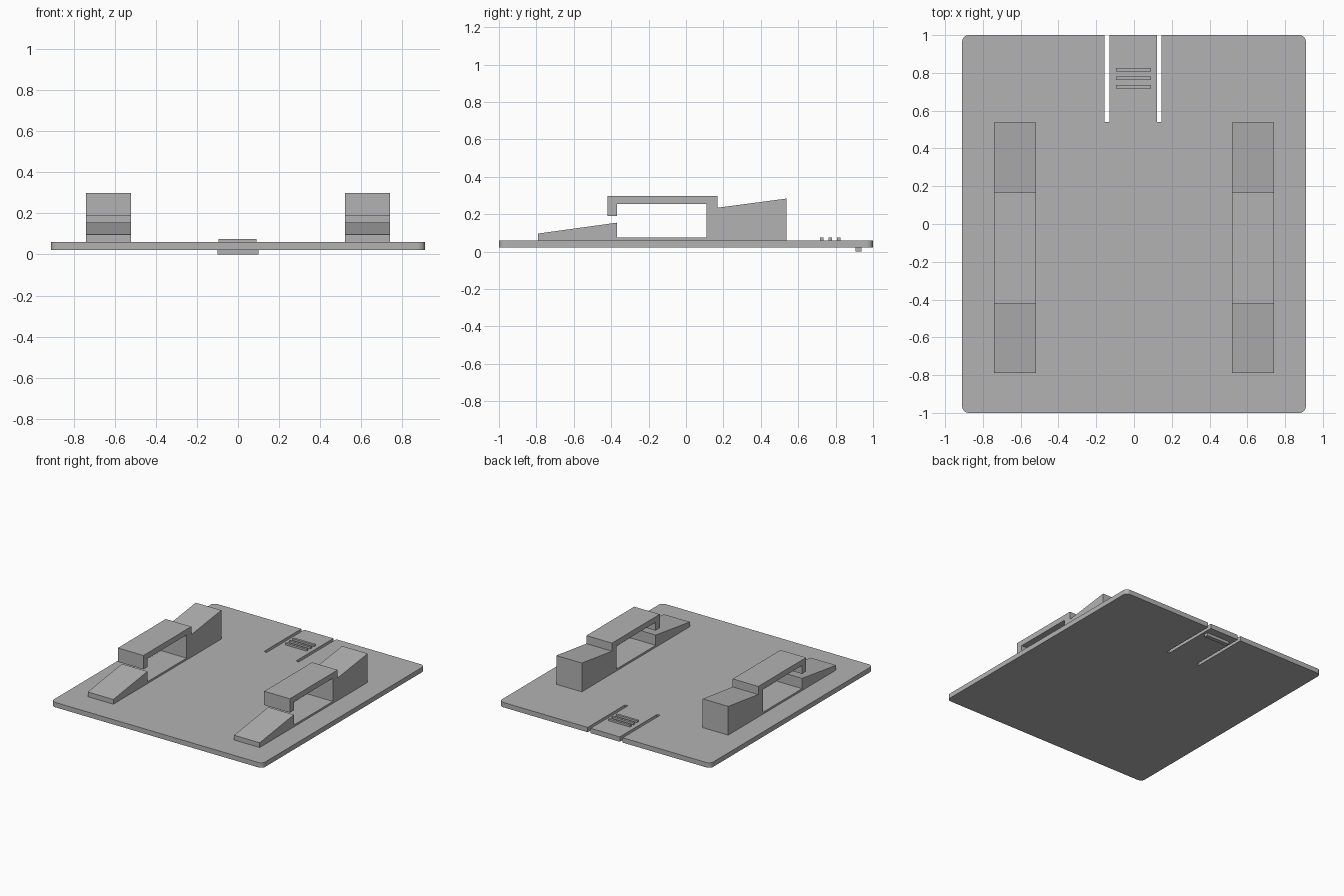
import bpy, bmesh
from math import sin, cos, radians
from mathutils import Vector

cube = bpy.data.objects.get("Cube")
if cube:
    bpy.data.objects.remove(cube, do_unlink=True)

grey = bpy.data.materials.new("plain grey")
grey.use_nodes = True
colour = (0.45, 0.45, 0.45, 1)
grey.diffuse_color = colour
grey.node_tree.nodes["Principled BSDF"].inputs["Base Color"].default_value = colour


def prism(name, outline, offset):
    """Extrude a flat outline along an offset into a solid part."""
    bm = bmesh.new()
    face = bm.faces.new([bm.verts.new(p) for p in outline])
    new = bmesh.ops.extrude_face_region(bm, geom=[face], use_keep_orig=True)
    moved = [v for v in new["geom"] if isinstance(v, bmesh.types.BMVert)]
    bmesh.ops.translate(bm, verts=moved, vec=Vector(offset))
    bmesh.ops.recalc_face_normals(bm, faces=bm.faces)
    mesh = bpy.data.meshes.new(name)
    bm.to_mesh(mesh)
    bm.free()
    mesh.materials.append(grey)
    obj = bpy.data.objects.new(name, mesh)
    bpy.context.collection.objects.link(obj)
    return obj


def box(name, x0, x1, y0, y1, z0, z1):
    return prism(name, [(x0, y0, z0), (x1, y0, z0), (x1, y1, z0), (x0, y1, z0)],
                 (0, 0, z1 - z0))


def corner(cx, cy, start, r=0.035, steps=6):
    angles = [radians(start + 90 * i / steps) for i in range(steps + 1)]
    return [(cx + r * cos(a), cy + r * sin(a)) for a in angles]


# Base plate: rounded corners, two slots freeing a spring tab at the back
W, L, R = 0.91, 1.0, 0.035
BOTTOM, TOP = 0.022, 0.06
outline = corner(W - R, L - R, 0)
for x0, x1 in ((0.146, 0.121), (-0.13, -0.155)):
    outline += [(x0, L), (x0, 0.54), (x1, 0.54), (x1, L)]
outline += corner(R - W, L - R, 90) + corner(R - W, R - L, 180) + corner(W - R, R - L, 270)
prism("base_plate", [(x, y, BOTTOM) for x, y in outline], (0, 0, TOP - BOTTOM))

# Side clips: front ramp, hooked arm and sloped rear block in one profile
profile = [(-0.79, TOP), (-0.79, 0.097), (-0.37, 0.155), (-0.37, 0.075),
           (0.11, 0.075), (0.11, 0.255), (-0.37, 0.255), (-0.37, 0.19),
           (-0.42, 0.19), (-0.42, 0.298), (0.168, 0.298), (0.168, 0.235),
           (0.538, 0.284), (0.538, TOP)]
for name, x in (("left_clip", 0.52), ("right_clip", -0.74)):
    prism(name, [(x, y, z) for y, z in profile], (0.22, 0, 0))

# Grip ribs on the tab
for i in range(3):
    y = 0.717 + 0.045 * i
    box(f"grip_rib_{i + 1}", -0.095, 0.09, y, y + 0.018, TOP, 0.075)

# Catch under the tab
box("tab_catch", -0.1, 0.1, 0.905, 0.937, 0, BOTTOM)
